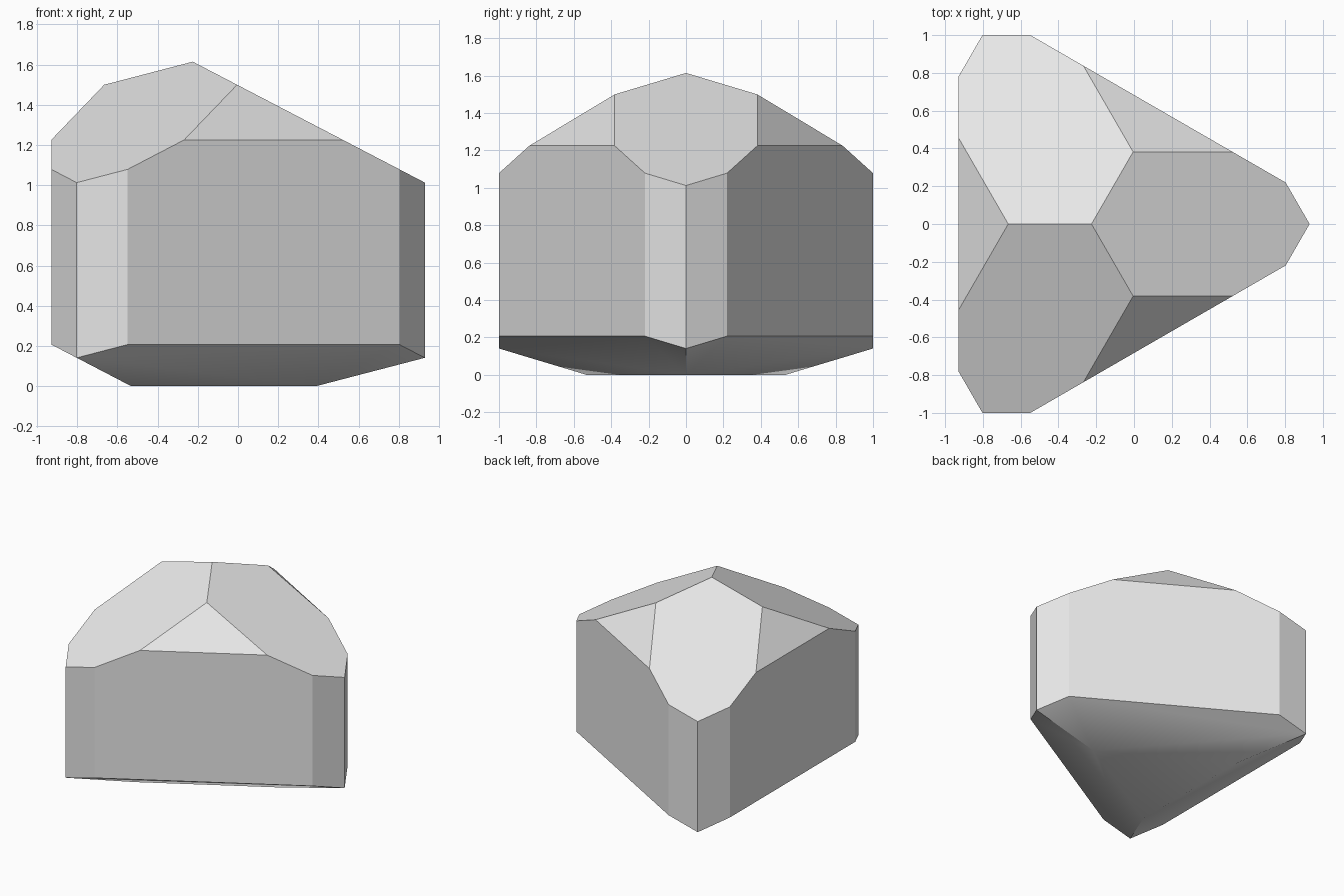
import bpy, bmesh
from math import radians, cos, sin
from mathutils import Vector

if "Cube" in bpy.data.objects:
    bpy.data.objects.remove(bpy.data.objects["Cube"], do_unlink=True)

AXIS_X = -0.225      # threefold axis of the crystal
SLOPE = 0.521        # pitch of the main end faces
APEX = 1.614

bm = bmesh.new()
bmesh.ops.create_cube(bm, size=6)


def cut(point, normal):
    """Trim everything outside the plane and cap the opening."""
    geom = bm.verts[:] + bm.edges[:] + bm.faces[:]
    result = bmesh.ops.bisect_plane(bm, geom=geom, plane_co=point,
                                    plane_no=normal, clear_outer=True)
    edges = [e for e in result["geom_cut"] if isinstance(e, bmesh.types.BMEdge)]
    bmesh.ops.contextual_create(bm, geom=edges)


def facet(angle, distance, height, rise):
    """Face towards a compass angle; rise None means vertical."""
    a = radians(angle)
    out = Vector((cos(a), sin(a), 0))
    point = Vector((AXIS_X, 0, height)) + out * distance
    cut(point, out if rise is None else out * abs(rise) + Vector((0, 0, 1 if rise > 0 else -1)))


# Prism sides: three broad faces and a pair of narrow ones at each corner
for turn in (0, 120, 240):
    facet(turn + 60, 0.704, 0, None)
    facet(turn + 30, 1.0, 0, None)
    facet(turn - 30, 1.0, 0, None)

# Flat base with three shallow bevels
cut(Vector((0, 0, 0)), Vector((0, 0, -1)))
for turn in (60, 180, 300):
    facet(turn, 0.307, 0, -SLOPE)

# Pointed top: three main faces, then three steeper ones between them
for turn in (0, 120, 240):
    facet(turn, 0, APEX, SLOPE)
for turn in (60, 180, 300):
    facet(turn, 0.44, 1.5, 2 * SLOPE)

bmesh.ops.remove_doubles(bm, verts=bm.verts, dist=0.0005)
bmesh.ops.recalc_face_normals(bm, faces=bm.faces)
mesh = bpy.data.meshes.new("crystal")
bm.to_mesh(mesh)
bm.free()

crystal = bpy.data.objects.new("crystal", mesh)
bpy.context.collection.objects.link(crystal)

# Plain grey material
grey = bpy.data.materials.new("light grey")
grey.use_nodes = True
colour = (0.8, 0.8, 0.8, 1)
grey.diffuse_color = colour
grey.node_tree.nodes["Principled BSDF"].inputs["Base Color"].default_value = colour
mesh.materials.append(grey)

# Soft base bevels, crisp facets elsewhere
bpy.ops.object.select_all(action="DESELECT")
crystal.select_set(True)
bpy.context.view_layer.objects.active = crystal
bpy.ops.object.shade_smooth_by_angle(angle=radians(29))
